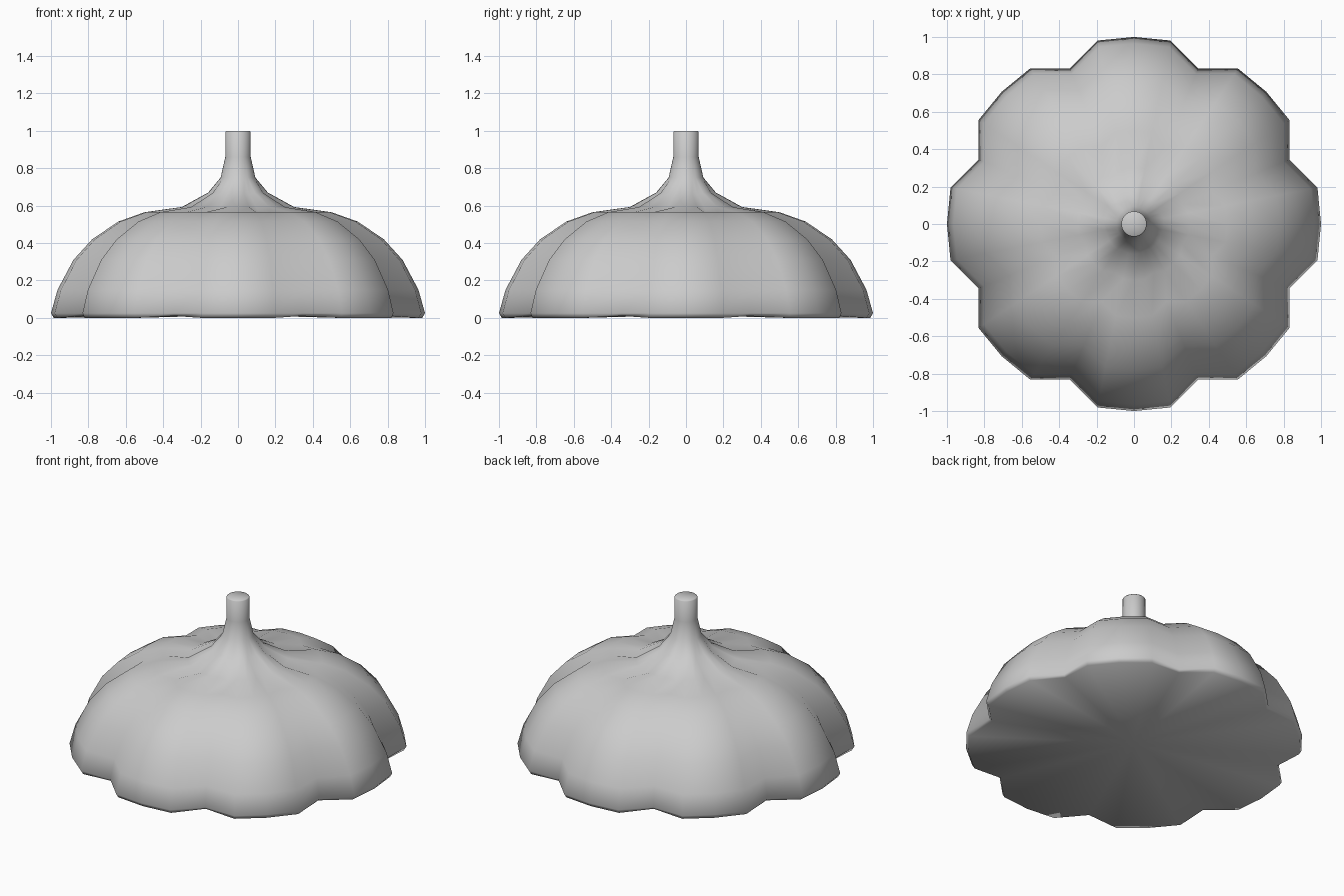
import bpy
import bmesh
from math import cos, sin, pi

cube = bpy.data.objects.get("Cube")
if cube:
    bpy.data.objects.remove(cube, do_unlink=True)

LOBES = 8
STEPS = 4                      # segments per lobe
SEGMENTS = LOBES * STEPS

# Ridge profile: radius, height, valley radius factor, valley height offset
PROFILE = [
    (0.985, 0.0, 0.9, 0.01),
    (1.0, 0.025, 0.9, 0.0),
    (0.965, 0.15, 0.9, 0.0),
    (0.88, 0.31, 0.9, 0.0),
    (0.78, 0.42, 0.9, 0.0),
    (0.64, 0.515, 0.9, 0.0),
    (0.5, 0.565, 0.9, 0.0),
    (0.3, 0.593, 0.93, -0.02),
    (0.16, 0.67, 0.96, -0.01),
    (0.093, 0.75, 1.0, 0.0),
    (0.068, 0.86, 1.0, 0.0),
    (0.068, 0.995, 1.0, 0.0),
    (0.063, 1.0, 1.0, 0.0),
]


def add_ring(bm, radius, height, factor, offset):
    """One closed ring whose valleys fall midway between the lobes."""
    ring = []
    for i in range(SEGMENTS):
        angle = 2 * pi * i / SEGMENTS
        valley = i % STEPS == STEPS // 2
        r = radius * factor if valley else radius
        z = height + offset if valley else height
        ring.append(bm.verts.new((r * cos(angle), r * sin(angle), z)))
    return ring


def close_ring(bm, ring, height):
    """Fan of triangles from a ring to a centre point."""
    centre = bm.verts.new((0, 0, height))
    for i in range(SEGMENTS):
        bm.faces.new((ring[i], ring[(i + 1) % SEGMENTS], centre))


# Lobed dome, neck and stem as one continuous skin
bm = bmesh.new()
rings = [add_ring(bm, *row) for row in PROFILE]
for low, high in zip(rings, rings[1:]):
    for i in range(SEGMENTS):
        j = (i + 1) % SEGMENTS
        bm.faces.new((low[i], low[j], high[j], high[i]))
close_ring(bm, rings[0], 0.015)     # shallow underside
close_ring(bm, rings[-1], 1.0)      # stem tip
bmesh.ops.recalc_face_normals(bm, faces=bm.faces)
for face in bm.faces:
    face.smooth = True

mesh = bpy.data.meshes.new("lobed_dome")
bm.to_mesh(mesh)
bm.free()
dome = bpy.data.objects.new("lobed_dome", mesh)
bpy.context.collection.objects.link(dome)

# Plain grey material
grey = bpy.data.materials.new("light_grey")
grey.use_nodes = True
colour = (0.6, 0.6, 0.6, 1.0)
grey.diffuse_color = colour
for node in grey.node_tree.nodes:
    if node.type == "BSDF_PRINCIPLED":
        node.inputs["Base Color"].default_value = colour
mesh.materials.append(grey)
